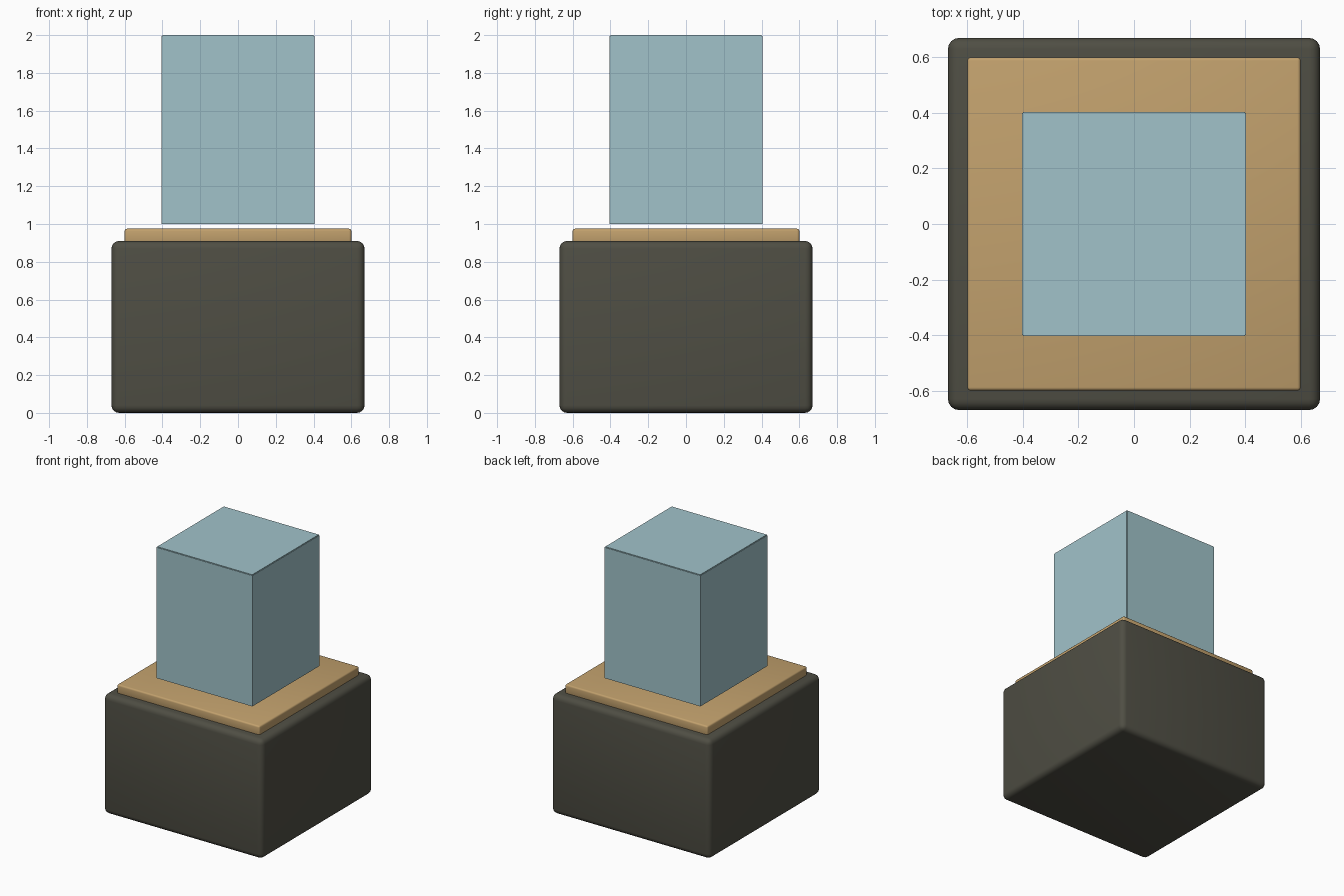
import bpy
import math

old = bpy.data.objects.get("Cube")
if old:
    bpy.data.objects.remove(old, do_unlink=True)


def material(name, color):
    mat = bpy.data.materials.new(name)
    mat.use_nodes = True
    mat.diffuse_color = (*color, 1)
    mat.node_tree.nodes["Principled BSDF"].inputs["Base Color"].default_value = (*color, 1)
    return mat


def box(name, low, high, mat, bevel=0, segments=4):
    """Axis-aligned box between two corners, with optional rounded edges."""
    center = [(a + b) / 2 for a, b in zip(low, high)]
    bpy.ops.mesh.primitive_cube_add(size=1, location=center)
    obj = bpy.context.object
    obj.name = name
    obj.scale = [b - a for a, b in zip(low, high)]
    bpy.ops.object.transform_apply(location=False, rotation=False, scale=True)
    obj.data.materials.append(mat)
    if bevel:
        mod = obj.modifiers.new("rounded_edges", "BEVEL")
        mod.width = bevel
        mod.segments = segments
        bpy.ops.object.modifier_apply(modifier=mod.name)
        bpy.ops.object.shade_smooth_by_angle(angle=math.radians(35))
    return obj


dark = material("dark olive grey", (0.078, 0.076, 0.057))
wood = material("light wood", (0.54, 0.356, 0.153))
glass = material("pale blue glass", (0.356, 0.545, 0.59))

# Pedestal and wooden plate
box("pedestal", (-0.67, -0.67, 0), (0.67, 0.67, 0.91), dark, bevel=0.04)
box("display_plate", (-0.6, -0.6, 0.9), (0.6, 0.6, 0.975), wood, bevel=0.012, segments=3)

# Glass case: four thin panes that meet at notched corners, and a lid
half, t = 0.4, 0.004
bottom, top = 1.0, 1.995
for side, x in (("right", -half), ("left", half)):
    box(side + "_pane", (x - t, -half, bottom), (x + t, half, top), glass)
for side, y in (("front", -half), ("back", half)):
    box(side + "_pane", (-half, y - t, bottom), (half, y + t, top), glass)
box("case_lid", (-half, -half, 1.992), (half, half, 2.0), glass)
